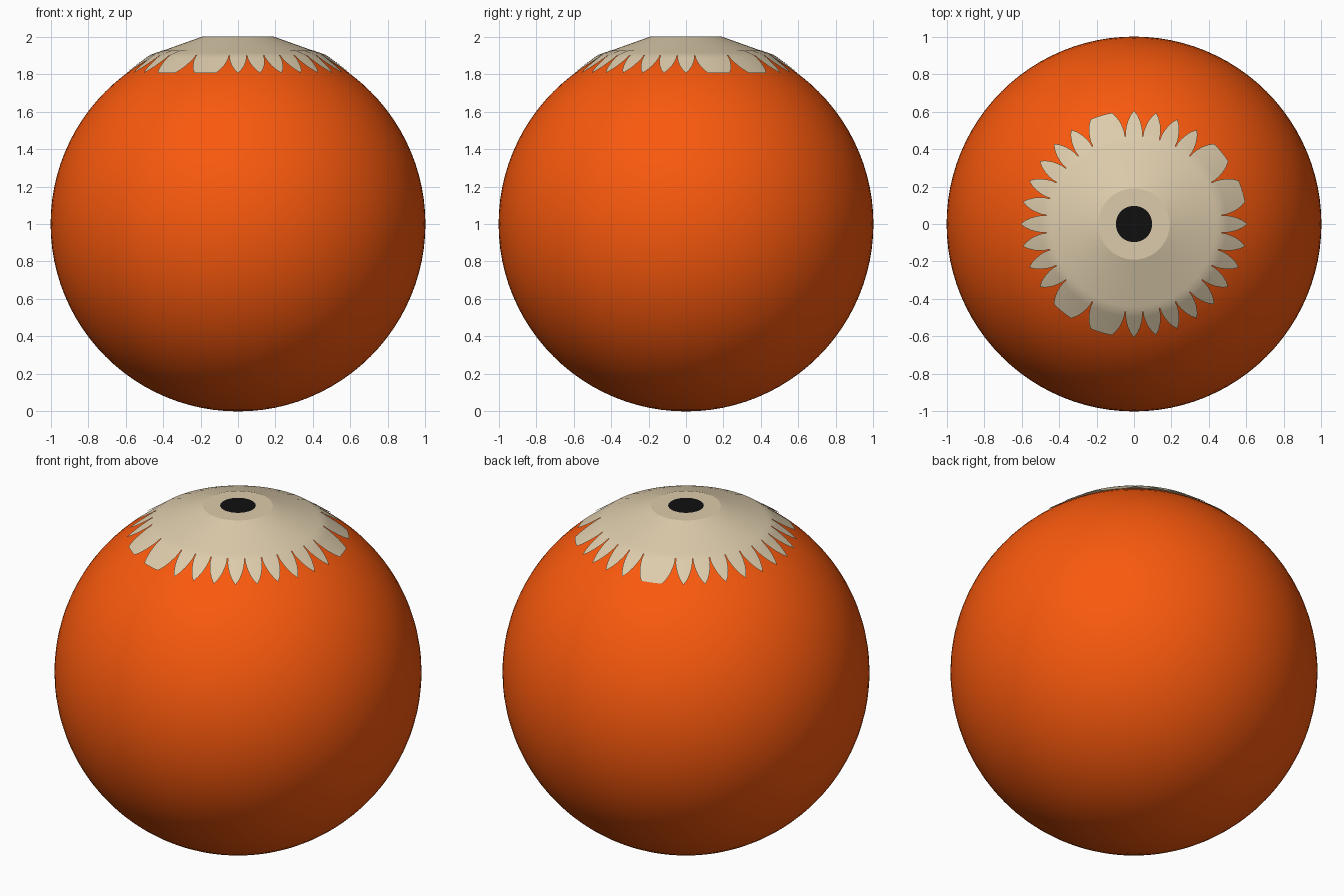
import bpy, bmesh
from math import cos, sin, pi, radians

if "Cube" in bpy.data.objects:
    bpy.data.objects.remove(bpy.data.objects["Cube"])


def material(name, color):
    m = bpy.data.materials.new(name)
    m.diffuse_color = (*color, 1)
    m.use_nodes = True
    m.node_tree.nodes["Principled BSDF"].inputs["Base Color"].default_value = m.diffuse_color
    return m


def finish(bm, name, mat, angle=30):
    me = bpy.data.meshes.new(name)
    bm.to_mesh(me)
    bm.free()
    ob = bpy.data.objects.new(name, me)
    bpy.context.collection.objects.link(ob)
    me.materials.append(mat)
    bpy.ops.object.select_all(action='DESELECT')
    ob.select_set(True)
    bpy.context.view_layer.objects.active = ob
    bpy.ops.object.shade_smooth_by_angle(angle=radians(angle))
    return ob


orange = material("orange", (0.95, 0.10, 0.004))
cream = material("cream", (0.72, 0.60, 0.41))
black = material("black", (0.005, 0.005, 0.005))

# Round body
bm = bmesh.new()
bmesh.ops.create_uvsphere(bm, u_segments=96, v_segments=48, radius=1)
bmesh.ops.translate(bm, vec=(0, 0, 1), verts=bm.verts)
finish(bm, "body", orange)

# Crown profile: flat top, then two sloping bands
PROFILE = [(0.09, 2.0), (0.19, 2.0), (0.47, 1.9), (0.61, 1.80)]


def height(r):
    for (r0, z0), (r1, z1) in zip(PROFILE, PROFILE[1:]):
        if r <= r1:
            break
    return z0 + (z1 - z0) * (r - r0) / (r1 - r0)


# Crown cap: lathe of the profile's inner part
bm = bmesh.new()
N = 96
rings = [[bm.verts.new((r * cos(2 * pi * i / N), r * sin(2 * pi * i / N), z))
          for i in range(N)] for r, z in PROFILE[:3]]
for a, b in zip(rings, rings[1:]):
    for i in range(N):
        j = (i + 1) % N
        bm.faces.new((a[i], b[i], b[j], a[j]))
finish(bm, "crown", cream, 10)

# Petals: 32 positions, some neighbouring pairs joined into wide petals
EDGE = [(0.40, 5.0), (0.44, 5.3), (0.47, 5.4), (0.495, 5.3), (0.52, 4.6),
        (0.55, 3.5), (0.58, 1.9), (0.605, 0.05)]   # radius, half angle
STEP = 360 / 32
WIDE = {1, 3, 9, 20, 22}
COLS = 6
bm = bmesh.new()
for k in range(32):
    if k - 1 in WIDE:
        continue
    last = k + 1 if k in WIDE else k
    rows = []
    for r, half in EDGE:
        lo, hi = k * STEP - half, last * STEP + half
        angles = [radians(lo + (hi - lo) * c / COLS) for c in range(COLS + 1)]
        rows.append([bm.verts.new((r * cos(t), r * sin(t), height(r) + 0.002))
                     for t in angles])
    for a, b in zip(rows, rows[1:]):
        for c in range(COLS):
            bm.faces.new((a[c], b[c], b[c + 1], a[c + 1]))
finish(bm, "petals", cream)

# Dark spot in the middle of the crown
bm = bmesh.new()
bmesh.ops.create_circle(bm, cap_ends=True, segments=48, radius=0.097)
bmesh.ops.translate(bm, vec=(0, 0, 2.002), verts=bm.verts)
finish(bm, "centre_spot", black)
